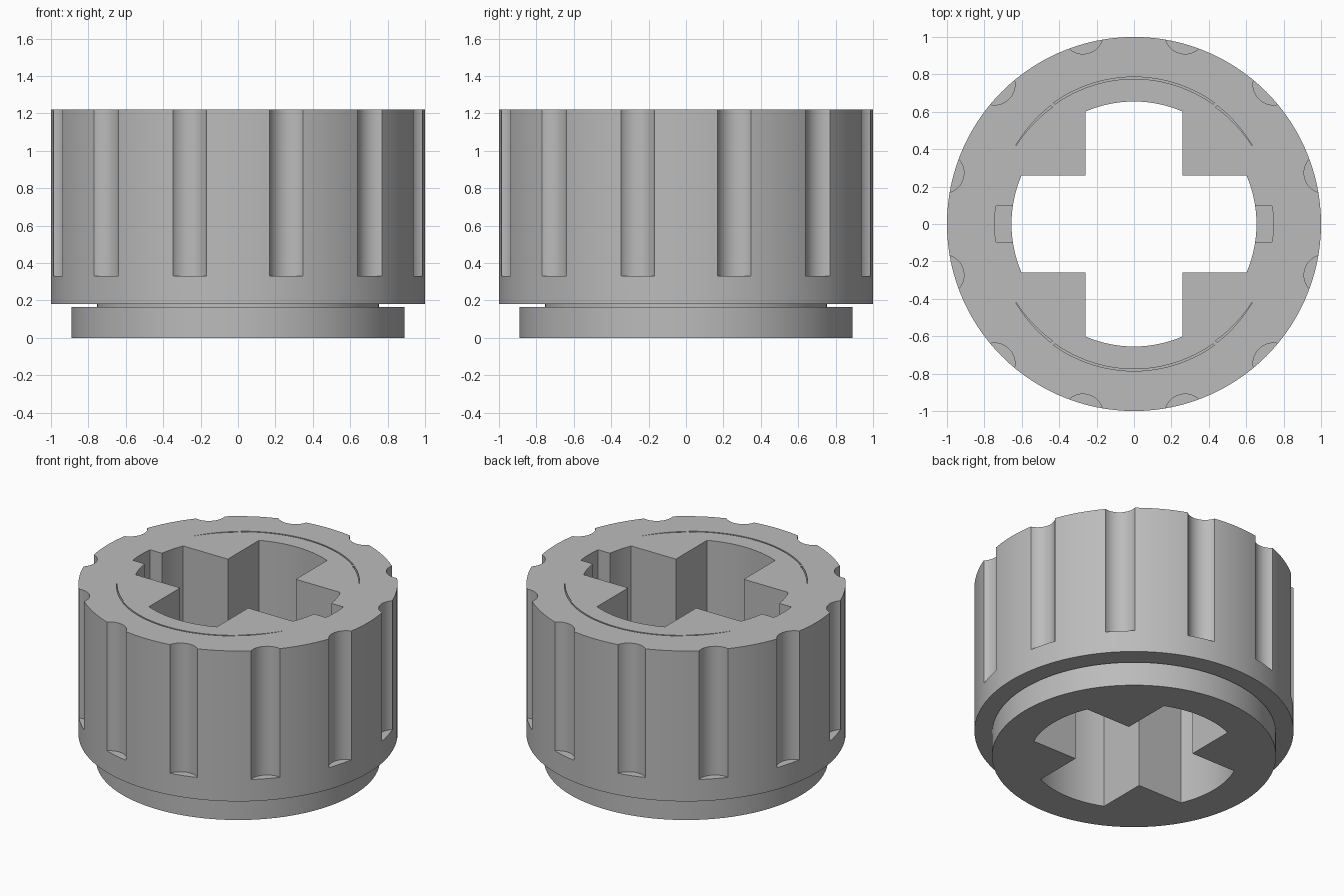
import bpy, bmesh
from math import sin, cos, pi, radians, asin

cube = bpy.data.objects.get("Cube")
if cube:
    bpy.data.objects.remove(cube, do_unlink=True)

TOP = 1.22

grey = bpy.data.materials.new("plain_grey")
grey.use_nodes = True
GREY = (0.5, 0.5, 0.5, 1)
grey.diffuse_color = GREY
grey.node_tree.nodes["Principled BSDF"].inputs["Base Color"].default_value = GREY


def finish(name, bm):
    bmesh.ops.recalc_face_normals(bm, faces=bm.faces)
    mesh = bpy.data.meshes.new(name)
    bm.to_mesh(mesh)
    bm.free()
    obj = bpy.data.objects.new(name, mesh)
    bpy.context.collection.objects.link(obj)
    return obj


def lathe(name, profile, sides):
    """Closed solid of revolution from (radius, height) pairs."""
    bm = bmesh.new()
    rings = [[bm.verts.new((r * cos(2 * pi * i / sides), r * sin(2 * pi * i / sides), z))
              for i in range(sides)] for r, z in profile]
    for low, high in zip(rings, rings[1:]):
        for i in range(sides):
            j = (i + 1) % sides
            bm.faces.new((low[i], low[j], high[j], high[i]))
    bm.faces.new(rings[0])
    bm.faces.new(rings[-1])
    return finish(name, bm)


def prism(name, outlines, z0, z1):
    """Straight extrusion of one or more separate outlines."""
    bm = bmesh.new()
    for outline in outlines:
        base = bm.faces.new([bm.verts.new((x, y, z0)) for x, y in outline])
        grown = bmesh.ops.extrude_face_region(bm, geom=[base], use_keep_orig=True)["geom"]
        moved = [v for v in grown if isinstance(v, bmesh.types.BMVert)]
        bmesh.ops.translate(bm, verts=moved, vec=(0, 0, z1 - z0))
    return finish(name, bm)


def arc(radius, start, end, steps, centre=(0, 0)):
    angles = [start + (end - start) * i / steps for i in range(steps + 1)]
    return [(centre[0] + radius * cos(a), centre[1] + radius * sin(a)) for a in angles]


def cut(target, cutter):
    mod = target.modifiers.new("cut", "BOOLEAN")
    mod.operation = "DIFFERENCE"
    mod.solver = "EXACT"
    mod.object = cutter
    bpy.context.view_layer.objects.active = target
    bpy.ops.object.modifier_apply(modifier=mod.name)
    bpy.data.objects.remove(cutter, do_unlink=True)


# Body: flange, narrow neck and wide grip in one turned profile
knob = lathe("knob_body", [(0.89, 0), (0.89, 0.165), (0.755, 0.165),
                           (0.755, 0.18), (1, 0.18), (1, TOP)], 120)

# Cross-shaped bore with rounded arm ends
HALF, REACH = 0.26, 0.655
spread = asin(HALF / REACH)
cross = []
for k in range(4):
    a = k * pi / 2
    cross += arc(REACH, a - spread, a + spread, 14)
    corner = a + pi / 4
    cross.append((HALF * 2 ** 0.5 * cos(corner), HALF * 2 ** 0.5 * sin(corner)))
cut(knob, prism("bore_cutter", [cross], -0.1, TOP + 0.1))

# Key slots in the two side arms
key = [(0.5, -0.095)] + arc(0.745, -0.128, 0.128, 6) + [(0.5, 0.095)]
cut(knob, prism("key_cutter", [key, [(-x, -y) for x, y in key]], 0.4, TOP + 0.1))

# Finger grooves around the grip
grooves = []
for k in range(12):
    a = radians(15 + 30 * k)
    centre = (1.055 * cos(a), 1.055 * sin(a))
    grooves.append(arc(0.11, a, a + 2 * pi * 31 / 32, 31, centre))
cut(knob, prism("groove_cutter", grooves, 0.33, TOP + 0.1))


# Hairline slots on the top face, narrowing towards their tips
def hairline(start, end, r0, r1, w0, w1, steps, bulge=0):
    inner, outer = [], []
    for i in range(steps + 1):
        t = i / steps
        a = radians(start + (end - start) * t)
        r = r0 + (r1 - r0) * t + bulge * sin(pi * t)
        w = w0 + (w1 - w0) * t
        inner.append((r * cos(a), r * sin(a)))
        outer.append(((r + w) * cos(a), (r + w) * sin(a)))
    return inner + outer[::-1]


tip = hairline(33.7, 55, 0.757, 0.762, 0.002, 0.012, 8)
main = hairline(56.5, 123.5, 0.768, 0.768, 0.01, 0.01, 24, 0.008)
lines = [main, tip, [(-x, y) for x, y in tip]]
lines += [[(x, -y) for x, y in line] for line in lines]
cut(knob, prism("hairline_cutter", lines, TOP - 0.04, TOP + 0.1))

# Finish
knob.data.materials.clear()
knob.data.materials.append(grey)
for face in knob.data.polygons:
    face.material_index = 0
bpy.ops.object.select_all(action="DESELECT")
knob.select_set(True)
bpy.context.view_layer.objects.active = knob
bpy.ops.object.shade_smooth_by_angle(angle=radians(25))
